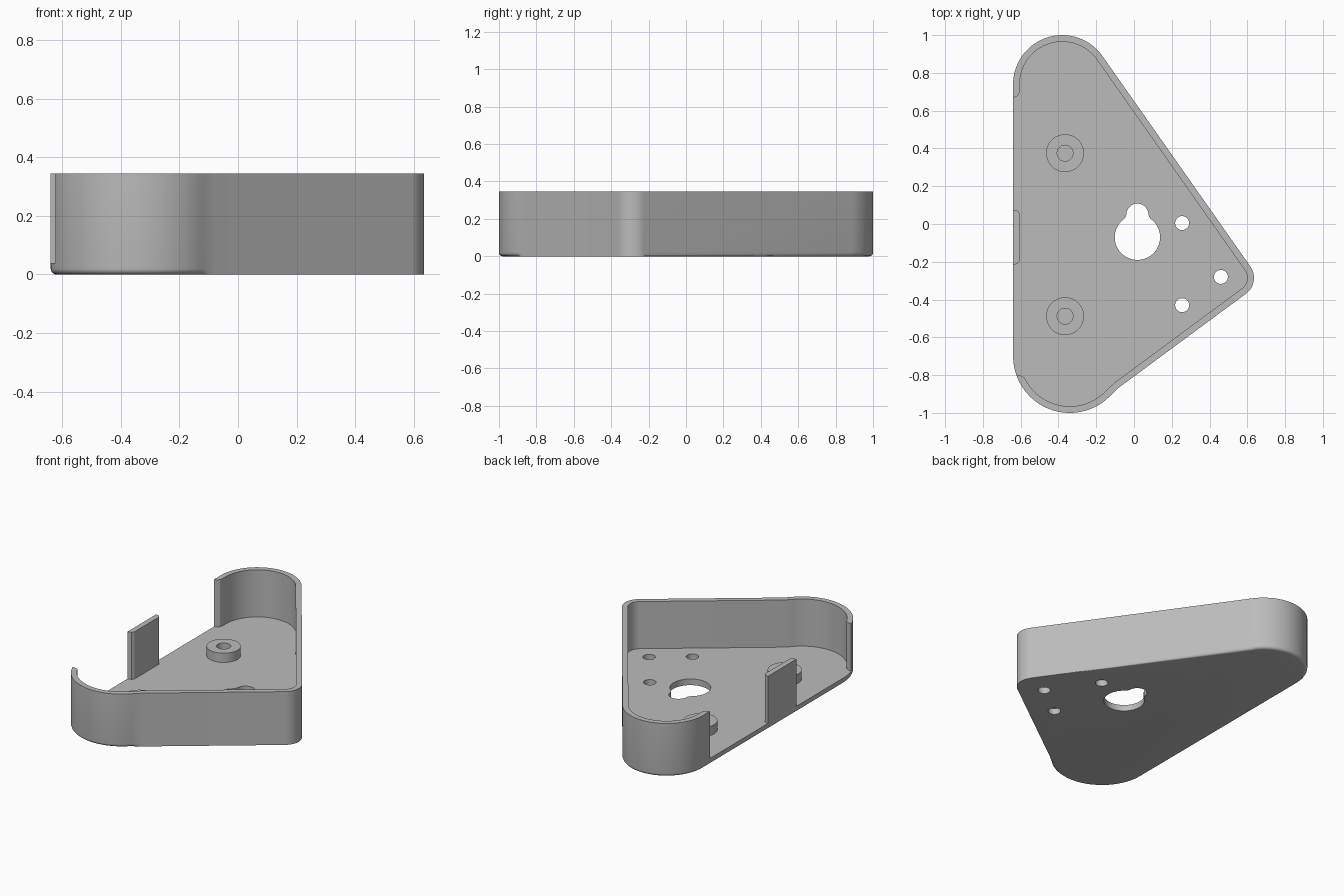
import bpy, bmesh, math
from mathutils import Vector

old = bpy.data.objects.get("Cube")
if old:
    bpy.data.objects.remove(old, do_unlink=True)

HEIGHT, FLOOR, WALL, ROUND = 0.345, 0.04, 0.035, 0.02

grey = bpy.data.materials.new("light grey plastic")
grey.use_nodes = True
grey.diffuse_color = (0.5, 0.5, 0.5, 1)
grey.node_tree.nodes["Principled BSDF"].inputs["Base Color"].default_value = (0.5, 0.5, 0.5, 1)


def arc(cx, cy, r, start, end, steps):
    angles = [math.radians(start + (end - start) * i / steps) for i in range(steps + 1)]
    return [(cx + r * math.cos(a), cy + r * math.sin(a)) for a in angles]


def outline(inset, start, weights=(1, 1, 1)):
    """Rounded triangle, counter-clockwise; weights scale the inset per corner."""
    front, tip, back = (inset * w for w in weights)
    pts = arc(-0.34, -0.70, 0.30 - front, start, 317, 36)
    for x, y in ((-0.105, -0.889), (-0.08, -0.866)):
        pts.append((x - 0.594 * tip, y + 0.805 * tip))
    pts += arc(0.53, -0.285, 0.105 - tip, -53.6, 35.1, 20)
    pts += arc(-0.38, 0.74, 0.26 - back, 35.1, 180, 36)
    return pts


def loft(name, rings):
    """Solid skinned through (points, z) rings from bottom to top."""
    bm = bmesh.new()
    loops = [[bm.verts.new((x, y, z)) for x, y in pts] for pts, z in rings]
    n = len(loops[0])
    for low, high in zip(loops, loops[1:]):
        for i in range(n):
            j = (i + 1) % n
            bm.faces.new((low[i], low[j], high[j], high[i]))
    bm.faces.new(loops[0][::-1])
    bm.faces.new(loops[-1])
    bmesh.ops.recalc_face_normals(bm, faces=bm.faces)
    mesh = bpy.data.meshes.new(name)
    bm.to_mesh(mesh)
    bm.free()
    mesh.materials.append(grey)
    obj = bpy.data.objects.new(name, mesh)
    bpy.context.collection.objects.link(obj)
    return obj


def prism(name, pts, z0, z1):
    return loft(name, [(pts, z0), (pts, z1)])


def circle(x, y, r, steps=48):
    return arc(x, y, r, 0, 360, steps)[:-1]


def combine(target, tool, operation):
    """Apply a boolean and remove the tool."""
    bpy.context.view_layer.objects.active = target
    mod = target.modifiers.new(operation.lower(), 'BOOLEAN')
    mod.operation, mod.solver, mod.object = operation, 'EXACT', tool
    bpy.ops.object.modifier_apply(modifier=mod.name)
    bpy.data.objects.remove(tool, do_unlink=True)


# Outer body with a rounded lower edge, sharp along the short side
rings = []
for i in range(6):
    a = math.radians(18 * i)
    rings.append((outline(ROUND * (1 - math.sin(a)), 180, (1, 0, 1)), ROUND * (1 - math.cos(a))))
rings.append((outline(0, 180), HEIGHT))
tray = loft("tray", rings)

# Cavity, open on the left side around a standing tab
cavity = outline(WALL, 205)
cavity += [(-0.605, 0.70), (-0.61, 0.685), (-0.625, 0.672), (-0.64, 0.67), (-0.7, 0.67)]
cavity += [(-0.7, 0.075), (-0.635, 0.075), (-0.615, 0.07), (-0.605, 0.055)]
cavity += [(-0.605, -0.195), (-0.615, -0.21), (-0.635, -0.215), (-0.7, -0.215)]
cavity += [(-0.7, -0.80), (-0.615, -0.80), (-0.6, -0.803)]
combine(tray, prism("cavity_cutter", cavity, FLOOR, 0.5), 'DIFFERENCE')

# Screw holes through the floor
for x, y in ((0.255, 0.005), (0.46, -0.28), (0.255, -0.43)):
    combine(tray, prism("hole_cutter", circle(x, y, 0.037), -0.1, 0.2), 'DIFFERENCE')

# Keyhole opening: large circle with a narrow rounded top
keyhole = arc(0.018, -0.07, 0.12, 126, 414, 48)
keyhole += [(0.08, 0.038)] + arc(0.018, 0.05, 0.058, 0, 180, 20) + [(-0.044, 0.038)]
combine(tray, prism("keyhole_cutter", keyhole, -0.1, 0.2), 'DIFFERENCE')

# Raised screw bosses with blind holes
parts = [tray]
for name, y in (("back_boss", 0.375), ("front_boss", -0.488)):
    boss = prism(name, circle(-0.365, y, 0.1, 64), FLOOR - 0.01, 0.10)
    combine(boss, prism("bore_cutter", circle(-0.365, y, 0.042), FLOOR, 0.2), 'DIFFERENCE')
    parts.append(boss)

# Smooth curved walls, sharp rims
bpy.ops.object.select_all(action='DESELECT')
for part in parts:
    part.select_set(True)
bpy.context.view_layer.objects.active = tray
bpy.ops.object.shade_smooth_by_angle(angle=math.radians(30))
